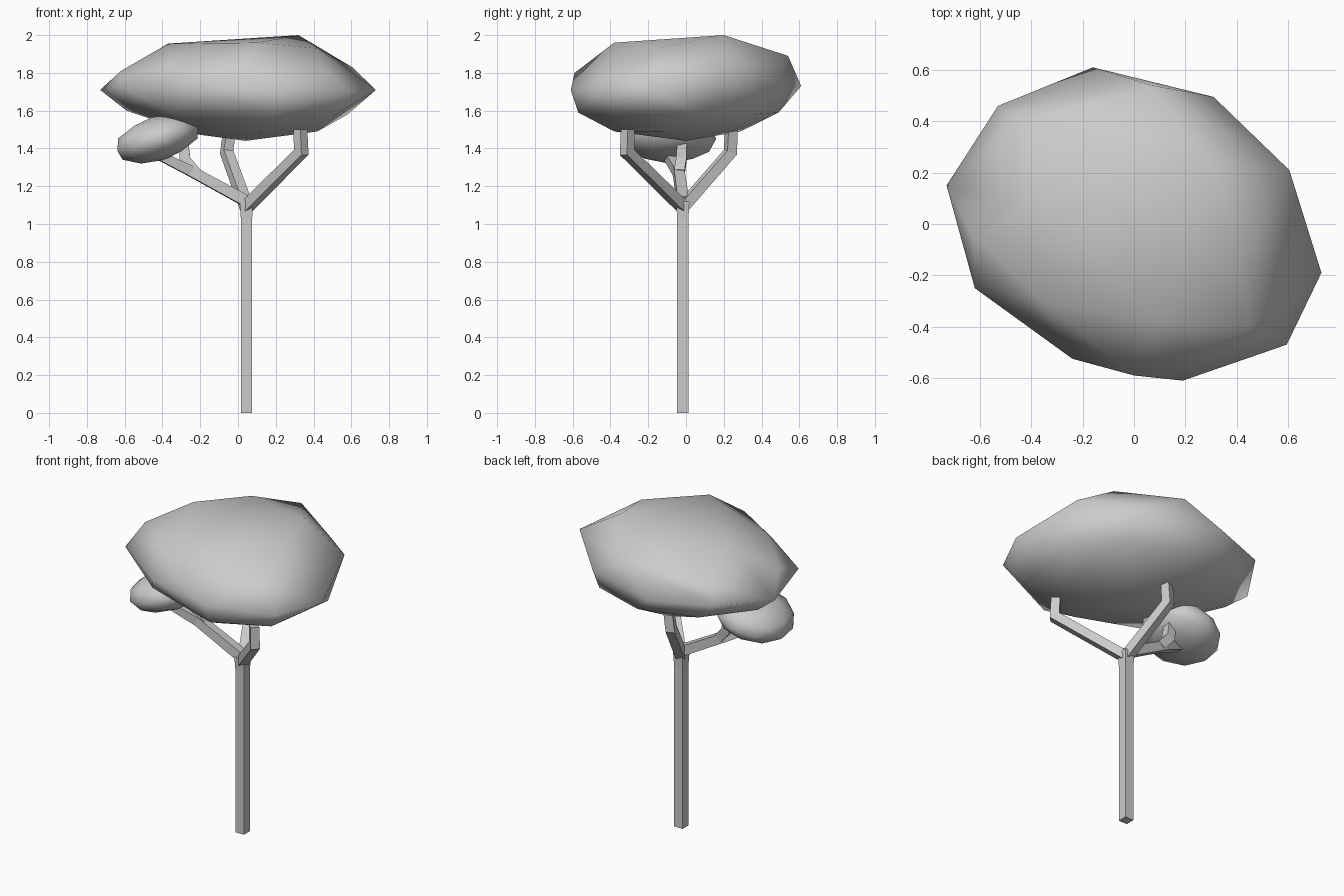
import bpy, bmesh, math
from mathutils import Vector, Matrix

if "Cube" in bpy.data.objects:
    bpy.data.objects.remove(bpy.data.objects["Cube"])


def finish(name, bm, smooth=False):
    bmesh.ops.recalc_face_normals(bm, faces=bm.faces[:])
    for f in bm.faces:
        f.smooth = smooth
    mesh = bpy.data.meshes.new(name)
    bm.to_mesh(mesh)
    bm.free()
    ob = bpy.data.objects.new(name, mesh)
    bpy.context.collection.objects.link(ob)
    return ob


def limb(name, path, widths, side):
    """Square tube with mitred corners; side is the constant horizontal axis."""
    bm = bmesh.new()
    pts = [Vector(p) for p in path]
    side = Vector(side).normalized()
    rings = []
    for i, p in enumerate(pts):
        a = (p - pts[i - 1]).normalized() if i else None
        b = (pts[i + 1] - p).normalized() if i < len(pts) - 1 else None
        t = ((a or b) + (b or a)).normalized()
        stretch = 1 / max(0.6, t.dot(a or b))
        s = (side - t * side.dot(t)).normalized()
        n = t.cross(s) * stretch
        h = widths[i] / 2
        rings.append([bm.verts.new(p + s * u * h + n * v * h)
                      for u, v in ((-1, -1), (1, -1), (1, 1), (-1, 1))])
    for r, q in zip(rings, rings[1:]):
        for k in range(4):
            bm.faces.new((r[k], r[(k + 1) % 4], q[(k + 1) % 4], q[k]))
    bm.faces.new(rings[0])
    bm.faces.new(rings[-1])
    return finish(name, bm)


# Trunk
limb("trunk", [(.045, -.017, 0), (.045, -.017, 1.03), (.045, -.017, 1.12)],
     [.06, .06, .07], (1, 0, 0))

# Branches
limb("front_right_branch", [(.045, -.017, 1.09), (.335, -.312, 1.38), (.33, -.308, 1.5)],
     [.056, .054, .052], (1, 1, 0))
limb("back_branch", [(.045, -.017, 1.09), (-.06, .235, 1.38), (-.045, .24, 1.5)],
     [.056, .054, .052], (.92, .38, 0))
limb("left_branch", [(.045, -.017, 1.12), (-.25, -.04, 1.28), (-.47, -.11, 1.39)],
     [.06, .055, .045], (-.15, 1, 0))
limb("left_twig", [(-.22, -.035, 1.27), (-.28, -.025, 1.34), (-.29, -.02, 1.45)],
     [.055, .055, .05], (0, 1, 0))

# Main canopy: faceted, irregular flattened lump
canopy_points = [
    # rim
    (-.73, .15, 1.71), (-.53, .46, 1.74), (-.16, .61, 1.73), (.31, .495, 1.75),
    (.605, .21, 1.83), (.73, -.19, 1.71), (.595, -.47, 1.70), (.19, -.61, 1.71),
    (0, -.59, 1.80), (-.24, -.525, 1.72), (-.62, -.25, 1.73),
    # crown
    (.32, .2, 2.0), (-.37, .08, 1.955), (.1, -.38, 1.96), (-.15, .35, 1.95),
    (.07, .54, 1.89), (.42, -.15, 1.93), (-.36, -.3, 1.87), (.45, -.4, 1.83),
    (-.42, .4, 1.83), (-.62, -.05, 1.81),
    # underside
    (.04, 0, 1.44), (.42, -.12, 1.49), (.58, .08, 1.58), (-.22, 0, 1.475),
    (-.59, .12, 1.6), (0, .49, 1.59), (.2, -.57, 1.59), (.12, -.38, 1.49),
    (-.08, .29, 1.49), (.36, .36, 1.58), (-.37, .4, 1.6), (-.35, -.36, 1.58),
    (.5, -.38, 1.57)]
bm = bmesh.new()
for p in canopy_points:
    bm.verts.new(p)
res = bmesh.ops.convex_hull(bm, input=bm.verts[:])
loose = [v for v in bm.verts if not v.link_faces]
bmesh.ops.delete(bm, geom=loose, context='VERTS')
finish("main_canopy", bm, smooth=True)

# Small leaf cluster under the left edge
bm = bmesh.new()
m = (Matrix.Translation((-.425, -.09, 1.452)) @ Matrix.Rotation(math.radians(-17), 4, 'Y')
     @ Matrix.Diagonal((.235, .25, .118, 1)))
bmesh.ops.create_icosphere(bm, subdivisions=2, radius=1, matrix=m)
finish("small_canopy", bm, smooth=True)
